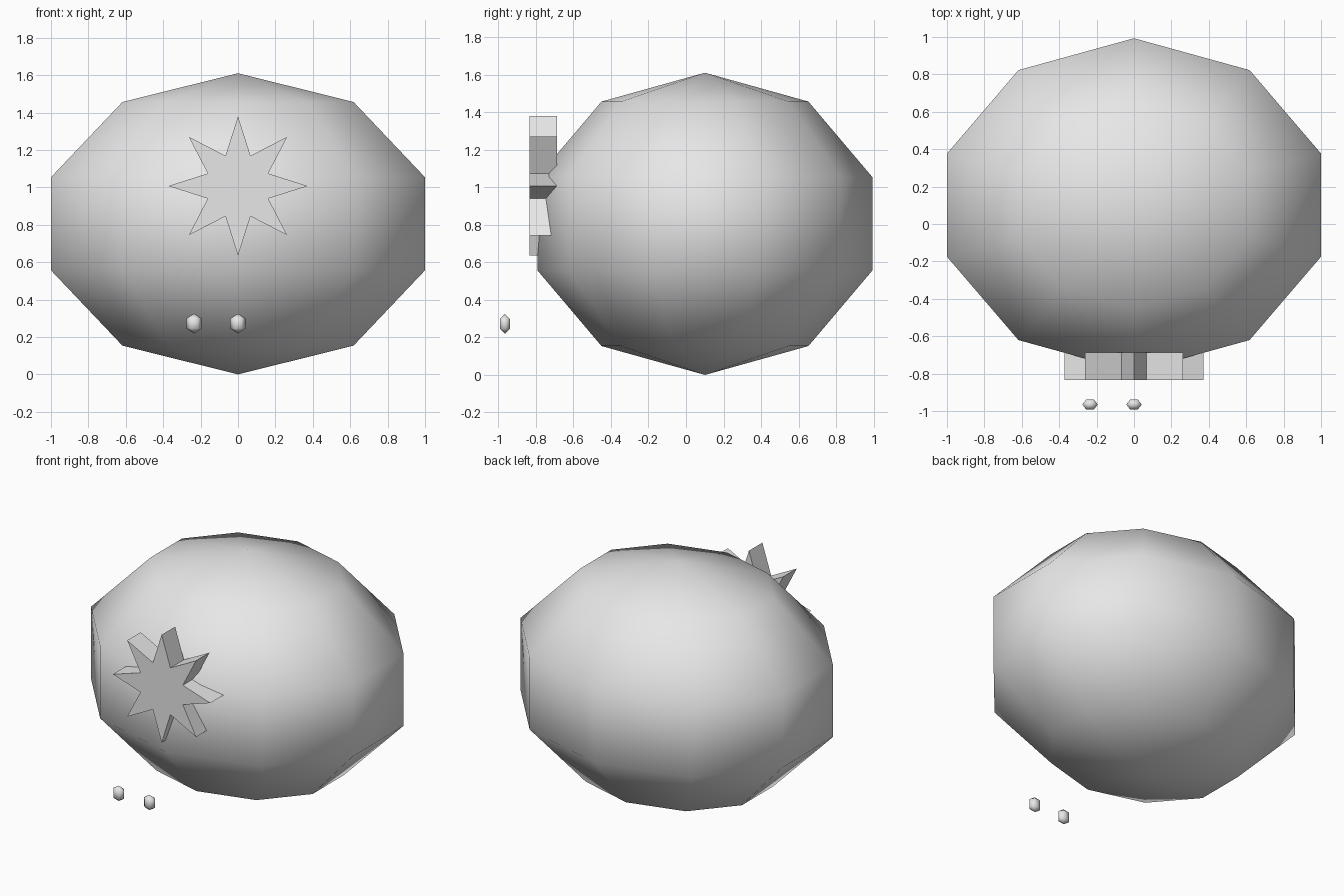
import bpy, bmesh, math

if "Cube" in bpy.data.objects:
    bpy.data.objects.remove(bpy.data.objects["Cube"])

grey = bpy.data.materials.new("plain grey")
grey.diffuse_color = (0.8, 0.8, 0.8, 1)
grey.use_nodes = True
grey.node_tree.nodes["Principled BSDF"].inputs["Base Color"].default_value = grey.diffuse_color


def make_object(name, bm, smooth):
    bmesh.ops.recalc_face_normals(bm, faces=bm.faces[:])
    for f in bm.faces:
        f.smooth = smooth
    mesh = bpy.data.meshes.new(name)
    bm.to_mesh(mesh)
    bm.free()
    mesh.materials.append(grey)
    obj = bpy.data.objects.new(name, mesh)
    bpy.context.collection.objects.link(obj)
    return obj


def ball(name, centre, radii, segments, rings, phase):
    """Low-poly ball with its poles on z and a chosen starting angle."""
    cx, cy, cz = centre
    rx, ry, rz = radii
    bm = bmesh.new()
    top = bm.verts.new((cx, cy, cz + rz))
    bottom = bm.verts.new((cx, cy, cz - rz))
    loops = []
    for i in range(1, rings):
        p = math.pi * i / rings
        loop = []
        for j in range(segments):
            a = phase + math.tau * j / segments
            loop.append(bm.verts.new((cx + rx * math.sin(p) * math.cos(a),
                                      cy + ry * math.sin(p) * math.sin(a),
                                      cz + rz * math.cos(p))))
        loops.append(loop)
    for j in range(segments):
        k = (j + 1) % segments
        bm.faces.new((top, loops[0][j], loops[0][k]))
        bm.faces.new((bottom, loops[-1][k], loops[-1][j]))
        for a, b in zip(loops, loops[1:]):
            bm.faces.new((a[j], b[j], b[k], a[k]))
    return make_object(name, bm, True)


# Large rounded body, corners on the front and back centre lines
s = math.sin(math.radians(72))
ball("body", (0, 0.101, 0.805), (1 / (s * s), 0.892 / s, 0.805), 10, 5, math.pi / 2)

# Two small beads in front of the body
for name, x in (("left_bead", -0.235), ("centre_bead", 0.0)):
    ball(name, (x, -0.965, 0.272), (0.048, 0.0355, 0.053), 6, 3, 0)

# Eight-pointed star plate on the front
bm = bmesh.new()
points = []
for i in range(16):
    r = 0.372 if i % 2 == 0 else 0.175
    a = math.tau * i / 16
    points.append(bm.verts.new((r * math.cos(a), -0.833, 1.007 + r * math.sin(a))))
face = bm.faces.new(points)
ext = bmesh.ops.extrude_face_region(bm, geom=[face], use_keep_orig=True)
moved = [v for v in ext["geom"] if isinstance(v, bmesh.types.BMVert)]
bmesh.ops.translate(bm, verts=moved, vec=(0, 0.147, 0))
make_object("star", bm, False)
